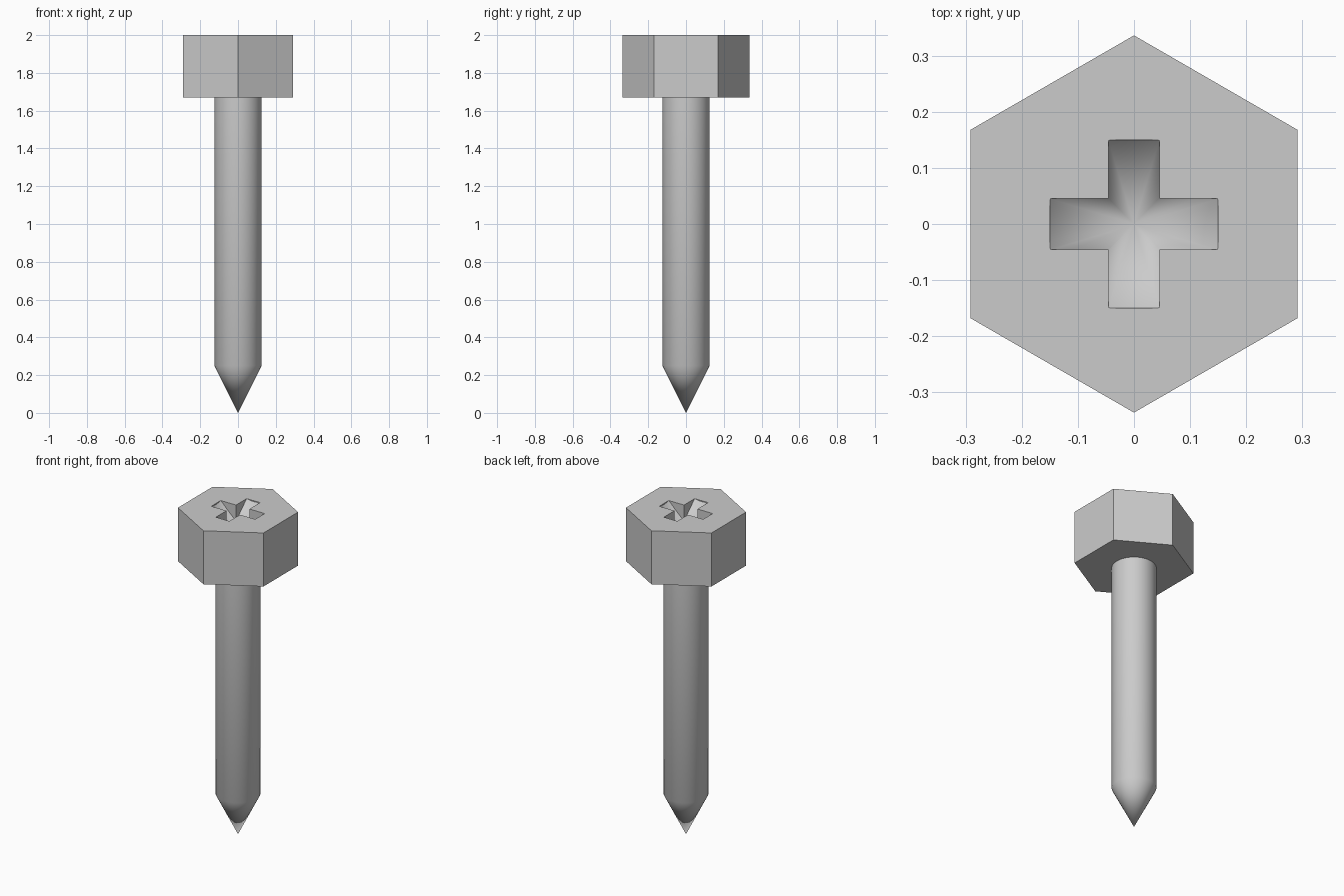
import bpy
import bmesh
from math import sin, cos, pi, radians

cube = bpy.data.objects.get("Cube")
if cube:
    bpy.data.objects.remove(cube, do_unlink=True)

TOP, HEAD_BOTTOM = 2.0, 1.67
steel = bpy.data.materials.new("steel grey")
steel.use_nodes = True
grey = (0.6, 0.6, 0.6, 1)
steel.diffuse_color = grey
steel.node_tree.nodes["Principled BSDF"].inputs["Base Color"].default_value = grey


def finish(bm, name):
    """Turn a bmesh into a linked object with the steel material."""
    bmesh.ops.recalc_face_normals(bm, faces=bm.faces)
    mesh = bpy.data.meshes.new(name)
    bm.to_mesh(mesh)
    bm.free()
    mesh.materials.append(steel)
    obj = bpy.data.objects.new(name, mesh)
    bpy.context.collection.objects.link(obj)
    return obj


def prism(name, outline, z0, z1):
    """Extrude a flat outline from z0 to z1."""
    bm = bmesh.new()
    face = bm.faces.new([bm.verts.new((x, y, z0)) for x, y in outline])
    ext = bmesh.ops.extrude_face_region(bm, geom=[face])
    verts = [g for g in ext["geom"] if isinstance(g, bmesh.types.BMVert)]
    bmesh.ops.translate(bm, verts=verts, vec=(0, 0, z1 - z0))
    return finish(bm, name)


def lathe(name, profile, steps=64):
    """Revolve (radius, z) points about the z axis."""
    bm = bmesh.new()
    verts = [bm.verts.new((r, 0, z)) for r, z in profile]
    edges = [bm.edges.new(pair) for pair in zip(verts, verts[1:])]
    bmesh.ops.spin(bm, geom=verts + edges, axis=(0, 0, 1), cent=(0, 0, 0),
                   angle=2 * pi, steps=steps)
    bmesh.ops.remove_doubles(bm, verts=bm.verts, dist=0.0001)
    return finish(bm, name)


def boolean(obj, cutter, operation):
    """Apply a boolean and discard the cutter."""
    mod = obj.modifiers.new("cut", 'BOOLEAN')
    mod.operation, mod.object, mod.solver = operation, cutter, 'EXACT'
    cutter.hide_render = True
    bpy.context.view_layer.update()
    graph = bpy.context.evaluated_depsgraph_get()
    mesh = bpy.data.meshes.new_from_object(obj.evaluated_get(graph))
    obj.modifiers.clear()
    obj.data = mesh
    bpy.data.objects.remove(cutter, do_unlink=True)


# Hexagonal head
hexagon = [(0.337 * sin(i * pi / 3), 0.337 * cos(i * pi / 3)) for i in range(6)]
head = prism("head", hexagon, HEAD_BOTTOM, TOP)

# Cross-shaped drive recess with a conical floor
arm, half = 0.15, 0.046
corner = [(arm, -half), (arm, half), (half, half)]
cross = []
for c, s in ((1, 0), (0, 1), (-1, 0), (0, -1)):
    cross += [(x * c - y * s, x * s + y * c) for x, y in corner]
recess = prism("recess_cutter", cross, TOP - 0.3, TOP + 0.05)
radius, depth, rise = 0.156, 0.165, 0.1
cone = lathe("cone_cutter", [(0, TOP - depth), (radius * (1 + rise / depth), TOP + rise),
                             (0, TOP + rise)])
boolean(recess, cone, 'INTERSECT')
boolean(head, recess, 'DIFFERENCE')

# Round shank with a pointed tip
shank = lathe("shank", [(0, 0), (0.125, 0.25), (0.125, HEAD_BOTTOM + 0.005),
                        (0, HEAD_BOTTOM + 0.005)])

# Smooth the round surfaces, keep hard edges crisp
bpy.ops.object.select_all(action='DESELECT')
for obj in (head, shank):
    obj.select_set(True)
bpy.context.view_layer.objects.active = head
bpy.ops.object.shade_smooth_by_angle(angle=radians(32))
